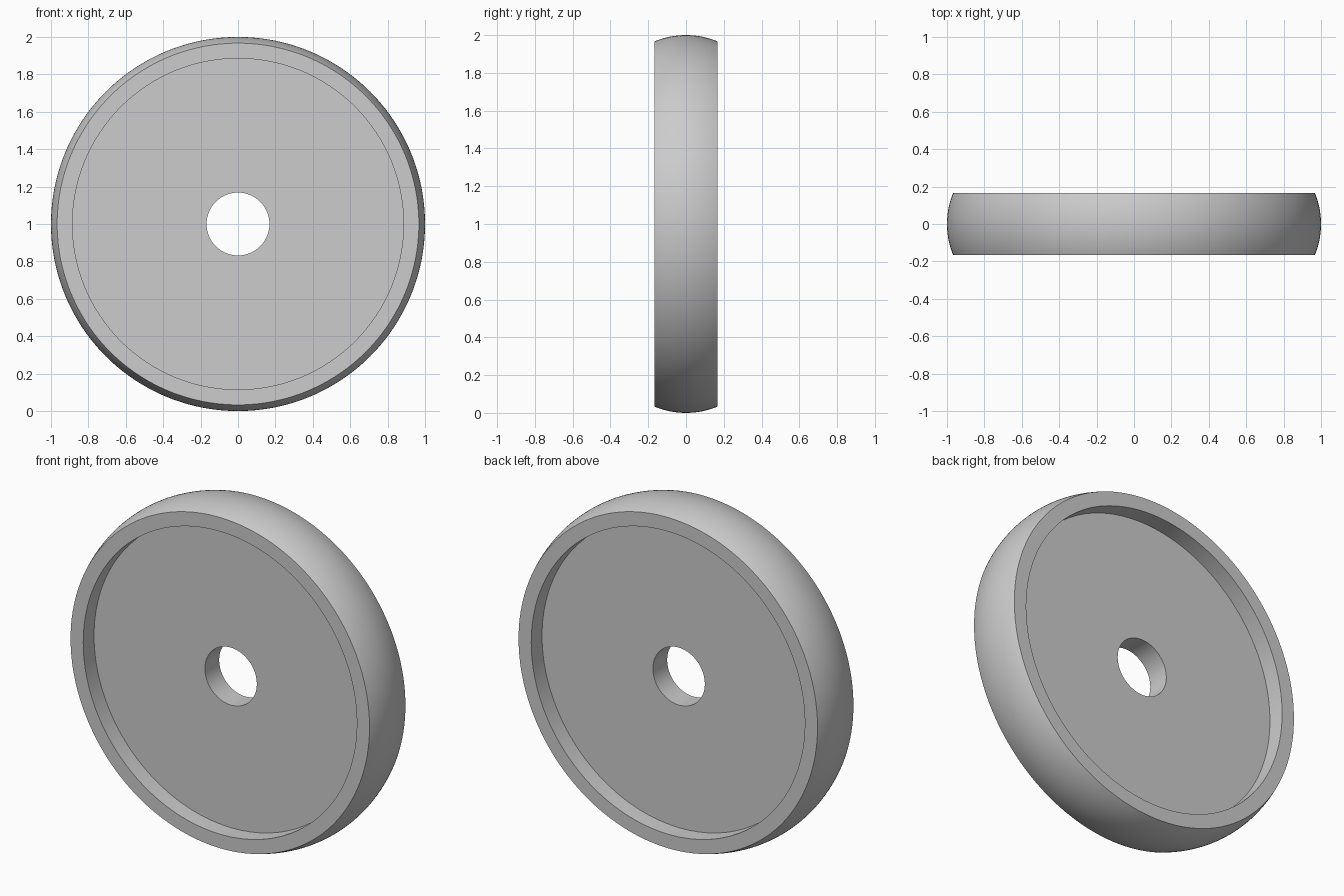
import bpy
import bmesh
import math
from mathutils import Matrix, Vector

cube = bpy.data.objects.get("Cube")
if cube:
    bpy.data.objects.remove(cube, do_unlink=True)

SEGMENTS = 192
HALF_WIDTH = 0.166     # rim half width
EDGE_RADIUS = 0.967    # where the crowned tread meets the rim face
RECESS_RADIUS = 0.885
HALF_WEB = 0.066       # half thickness of the recessed disc
BORE_RADIUS = 0.168
ARC_STEPS = 24

# Plain grey material
grey = bpy.data.materials.new("light grey")
grey.use_nodes = True
color = (0.604, 0.604, 0.604, 1)
grey.diffuse_color = color
grey.node_tree.nodes["Principled BSDF"].inputs["Base Color"].default_value = color

# Crowned tread: circular arc across the width
sagitta = 1 - EDGE_RADIUS
arc_radius = (HALF_WIDTH ** 2 + sagitta ** 2) / (2 * sagitta)
half_angle = math.asin(HALF_WIDTH / arc_radius)
profile = []
for i in range(ARC_STEPS + 1):
    a = half_angle * (2 * i / ARC_STEPS - 1)
    profile.append((1 - arc_radius + arc_radius * math.cos(a), arc_radius * math.sin(a)))

# Rim face, recess wall and bore, mirrored front to back
side = [(RECESS_RADIUS, HALF_WIDTH), (RECESS_RADIUS, HALF_WEB), (BORE_RADIUS, HALF_WEB)]
profile += side + [(r, -y) for r, y in reversed(side)]

# Revolve the closed profile around the y axis
bm = bmesh.new()
verts = [bm.verts.new((r, y, 0)) for r, y in profile]
edges = [bm.edges.new((v, verts[(i + 1) % len(verts)])) for i, v in enumerate(verts)]
bmesh.ops.spin(bm, geom=verts + edges, cent=(0, 0, 0), axis=(0, 1, 0),
               angle=math.tau, steps=SEGMENTS, use_merge=True)
bmesh.ops.remove_doubles(bm, verts=bm.verts, dist=0.00001)
bmesh.ops.recalc_face_normals(bm, faces=bm.faces)
bmesh.ops.transform(bm, matrix=Matrix.Translation(Vector((0, 0, 1))), verts=bm.verts)

mesh = bpy.data.meshes.new("wheel")
bm.to_mesh(mesh)
bm.free()
mesh.materials.append(grey)
wheel = bpy.data.objects.new("wheel", mesh)
bpy.context.collection.objects.link(wheel)

# Smooth tread and bore with crisp rim edges
bpy.ops.object.select_all(action='DESELECT')
wheel.select_set(True)
bpy.context.view_layer.objects.active = wheel
bpy.ops.object.shade_smooth_by_angle(angle=math.radians(30))
